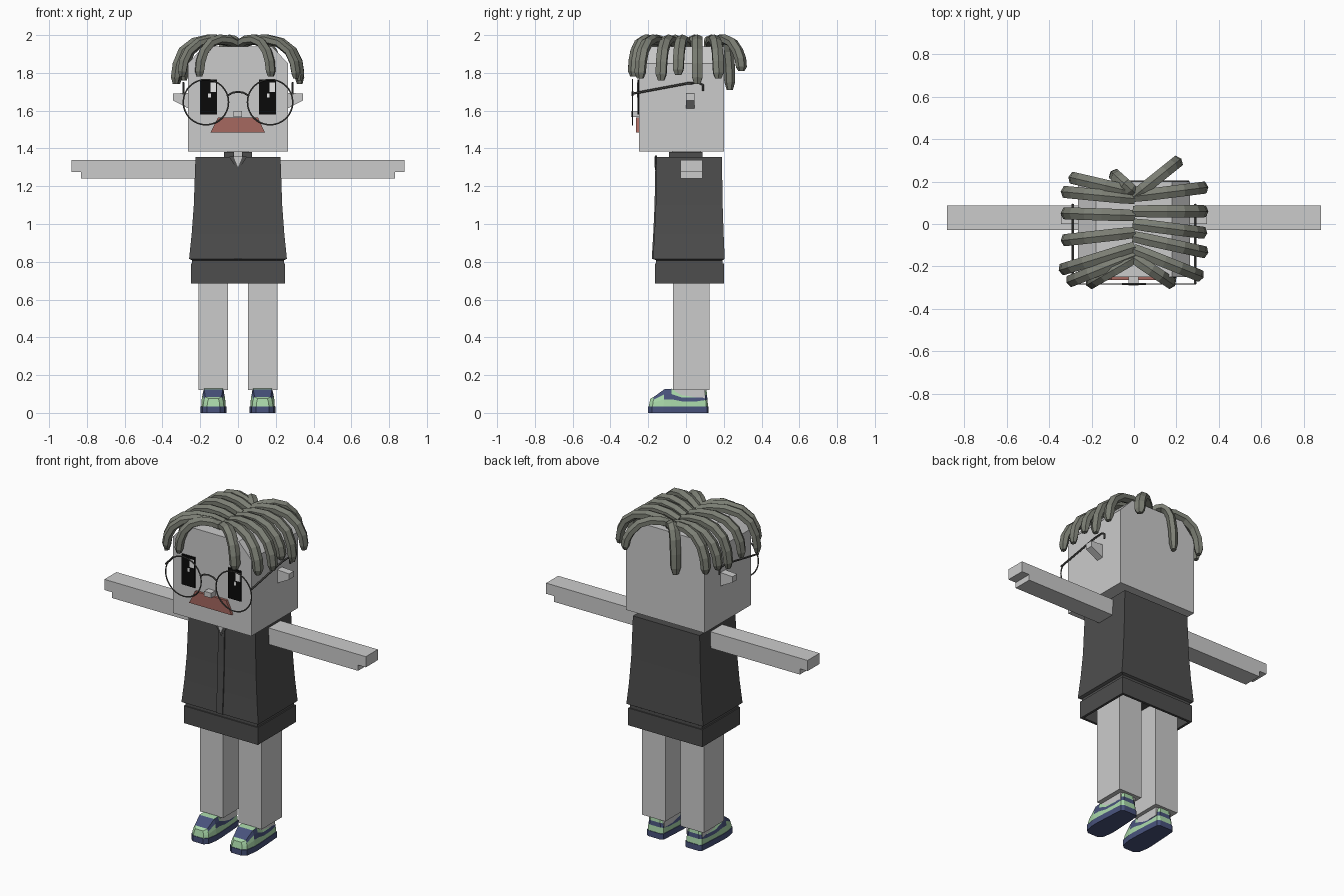
import bpy, bmesh, math
from mathutils import Vector

if "Cube" in bpy.data.objects:
    bpy.data.objects.remove(bpy.data.objects["Cube"], do_unlink=True)


def material(name, r, g, b):
    m = bpy.data.materials.new(name)
    m.use_nodes = True
    m.diffuse_color = (r, g, b, 1)
    m.node_tree.nodes["Principled BSDF"].inputs["Base Color"].default_value = (r, g, b, 1)
    return m


SKIN = material("light grey skin", .6, .6, .6)
CLOTH = material("charcoal cloth", .075, .075, .075)
HAIR = material("olive grey hair", .2, .21, .175)
LIPS = material("dull red", .38, .14, .115)
BLACK = material("black", .003, .003, .003)
WHITE = material("white", .85, .85, .85)
FRAME = material("dark frame", .09, .09, .085)
GREEN = material("pale green", .4, .69, .4)
NAVY = material("navy", .065, .085, .2)


def finish(name, bm, *mats):
    bmesh.ops.recalc_face_normals(bm, faces=bm.faces)
    me = bpy.data.meshes.new(name)
    bm.to_mesh(me)
    bm.free()
    for m in mats:
        me.materials.append(m)
    ob = bpy.data.objects.new(name, me)
    bpy.context.collection.objects.link(ob)
    return ob


def loft(name, rings, mat):
    """Join equal-length point rings with quads and cap both ends."""
    bm = bmesh.new()
    vs = [[bm.verts.new(p) for p in ring] for ring in rings]
    n = len(vs[0])
    for a, b in zip(vs, vs[1:]):
        for i in range(n):
            j = (i + 1) % n
            bm.faces.new((a[i], a[j], b[j], b[i]))
    bm.faces.new(vs[0])
    bm.faces.new(vs[-1])
    return finish(name, bm, mat)


def prism(name, outline, y0, y1, mat, s=1):
    """Extrude an (x, z) outline along y; s=-1 mirrors it."""
    return loft(name, [[(s * x, y, z) for x, z in outline] for y in (y0, y1)], mat)


def box(name, x0, x1, y0, y1, z0, z1, mat, s=1):
    return prism(name, [(x0, z0), (x1, z0), (x1, z1), (x0, z1)], y0, y1, mat, s)


def sweep(name, path, side, w, h, mat, sides=4, taper=None):
    """Sweep an elliptical section along a path lying in a plane normal to side."""
    path = [Vector(p) for p in path]
    side = Vector(side).normalized()
    rings = []
    for i, p in enumerate(path):
        t = (path[min(i + 1, len(path) - 1)] - path[max(i - 1, 0)]).normalized()
        up = side.cross(t)
        k = taper[i] if taper else 1
        ring = []
        for j in range(sides):
            a = 2 * math.pi * (j + .5) / sides
            ring.append(p + k * (side * w * math.cos(a) + up * h * math.sin(a)))
        rings.append(ring)
    return loft(name, rings, mat)


# Head with chamfered crown
prism("head", [(-.265, 1.385), (.265, 1.385), (.265, 1.85), (.18, 1.94),
               (-.18, 1.94), (-.265, 1.85)], -.25, .2, SKIN)
box("nose", -.025, .022, -.29, -.25, 1.567, 1.597, SKIN)
prism("mouth", [(-.145, 1.485), (.142, 1.485), (.105, 1.565), (-.105, 1.565)],
      -.265, -.249, LIPS)

for s, side in ((1, "left"), (-1, "right")):
    prism(side + "_ear", [(.26, 1.695), (.345, 1.69), (.345, 1.655), (.26, 1.61)],
          0, .045, SKIN, s)
    # Eyes with pixel highlights
    c = s * .156
    box(side + "_eye", c - .044, c + .044, -.257, -.249, 1.58, 1.765, BLACK)
    box(side + "_eye_shine", c + .01, c + .04, -.26, -.256, 1.7, 1.75, WHITE)
    box(side + "_eye_glint", c - .002, c + .012, -.26, -.256, 1.67, 1.692, WHITE)
    # Round glasses
    bpy.ops.mesh.primitive_torus_add(
        major_segments=32, minor_segments=6, major_radius=.12, minor_radius=.004,
        location=(s * .17, -.283, 1.645), rotation=(math.pi / 2, 0, 0))
    rim = bpy.context.object
    rim.name = side + "_glasses_rim"
    rim.data.materials.append(FRAME)
    bpy.ops.object.shade_smooth_by_angle()
    x = s * .289
    sweep(side + "_glasses_arm", [(x, -.283, 1.69), (x, -.15, 1.715), (x, .01, 1.745),
                                  (x, .07, 1.747), (x, .09, 1.735), (x, .09, 1.705)],
          (1, 0, 0), .006, .006, FRAME, 6)
    # Arms with a stepped hand
    prism(side + "_arm", [(.2, 1.24), (.83, 1.24), (.83, 1.275), (.882, 1.275),
                          (.882, 1.34), (.2, 1.34)], -.028, .088, SKIN, s)
    # Legs, collar halves
    box(side + "_leg", .052, .208, -.07, .125, .122, .78, SKIN, s)
    box(side + "_ankle", .075, .18, -.06, .1, .07, .125, SKIN, s)
    box(side + "_collar", .022, .075, -.09, .088, 1.35, 1.38, CLOTH, s)
    prism(side + "_lapel", [(0, 1.285), (.048, 1.355), (.025, 1.362)],
          -.164, -.154, CLOTH, s)

sweep("glasses_bridge", [(-.055, -.283, 1.68), (-.03, -.283, 1.695), (0, -.283, 1.7),
                         (.03, -.283, 1.695), (.055, -.283, 1.68)],
      (0, 1, 0), .005, .005, FRAME, 6)

# Jacket: flared body, groove, hem hollow underneath (z, half width, front, back)
jacket = [(1.355, .225, -.155, .19), (1.1, .234, -.16, .194), (.95, .245, -.167, .199),
          (.815, .259, -.175, .205), (.808, .243, -.158, .193), (.79, .243, -.158, .193),
          (.79, .25, -.165, .2), (.685, .25, -.165, .2), (.685, .235, -.15, .185),
          (.77, .235, -.15, .185)]
loft("jacket", [[(-w, f, z), (w, f, z), (w, b, z), (-w, b, z)] for z, w, f, b in jacket],
     CLOTH)
sweep("jacket_zip", [(0, f, z) for z, w, f, b in jacket[:4]], (1, 0, 0), .03, .009, CLOTH)
prism("neck_opening", [(0, 1.3), (.024, 1.357), (-.024, 1.357)], -.167, -.154, SKIN)
box("neck", -.055, .055, -.075, .08, 1.3, 1.39, SKIN)

# Shoes: half plan outline (y, half width, top height)
PLAN = [(-.2, .035, .075), (-.18, .058, .085), (-.12, .068, .125), (-.08, .068, .128),
        (-.02, .065, .1), (.06, .06, .1), (.11, .056, .118), (.12, .04, .122)]
SOLE = .035
LEVELS = [0, .4, .7, 1]


def shoe(name, cx):
    bm = bmesh.new()
    outline = [(y, w, t) for y, w, t in PLAN] + [(y, -w, t) for y, w, t in reversed(PLAN)]
    n, half = len(outline), len(PLAN)
    rings = [[bm.verts.new((cx + w, y, 0)) for y, w, t in outline],
             [bm.verts.new((cx + w, y, SOLE)) for y, w, t in outline]]
    for k in LEVELS:
        q = .95 - .22 * k * k
        rings.append([bm.verts.new((cx + w * q, -.04 + (y + .04) * (.98 - .05 * k),
                                    SOLE + k * (t - SOLE))) for y, w, t in outline])
    for r, (a, b) in enumerate(zip(rings, rings[1:])):
        for i in range(n):
            j = (i + 1) % n
            f = bm.faces.new((a[i], a[j], b[j], b[i]))
            y = f.calc_center_median().y
            navy = r < 2 or (r == 3 and y > -.1) or (r == 4 and -.16 < y < -.05)
            f.material_index = int(navy)
    top = rings[-1]
    for i in range(half - 1):
        f = bm.faces.new((top[i], top[i + 1], top[n - 2 - i], top[n - 1 - i]))
        f.material_index = int(i in (1, 3))
    bm.faces.new(rings[0]).material_index = 1
    finish(name, bm, GREEN, NAVY)


shoe("left_shoe", .13)
shoe("right_shoe", -.13)

# Hair locks: (root y, tip x, tip y, tip z)
LOCKS = [(.12, -.315, .15, 1.77), (.04, -.315, .05, 1.74), (-.04, -.315, -.075, 1.76),
         (-.11, -.325, -.21, 1.74), (-.15, -.29, -.265, 1.78), (-.16, -.2, -.275, 1.78),
         (.15, -.28, .215, 1.76), (.15, -.09, .23, 1.71),
         (.13, .32, .17, 1.77), (.06, .32, .06, 1.74), (0, .315, -.04, 1.79),
         (-.06, .32, -.13, 1.76), (-.12, .3, -.24, 1.77), (-.16, .17, -.275, 1.78),
         (.13, .2, .29, 1.81)]
ARCH = [(0, 1.95), (.22, 1.972), (.48, 1.978), (.72, 1.96), (.9, 1.915)]
TAPER = [.9, 1, 1, 1, 1, 1, .95, .55]
for i, (ry, tx, ty, tz) in enumerate(LOCKS):
    d = Vector((tx, ty - ry, 0))
    root = Vector((0, ry, 0))
    path = [root + d * t + Vector((0, 0, z)) for t, z in ARCH]
    path += [root + d * t + Vector((0, 0, tz + (1.915 - tz) * k))
             for t, k in ((.99, .6), (1.02, .2), (1.02, 0))]
    sweep("hair_lock_%d" % (i + 1), path, d.cross(Vector((0, 0, 1))), .033, .026,
          HAIR, 6, TAPER)
